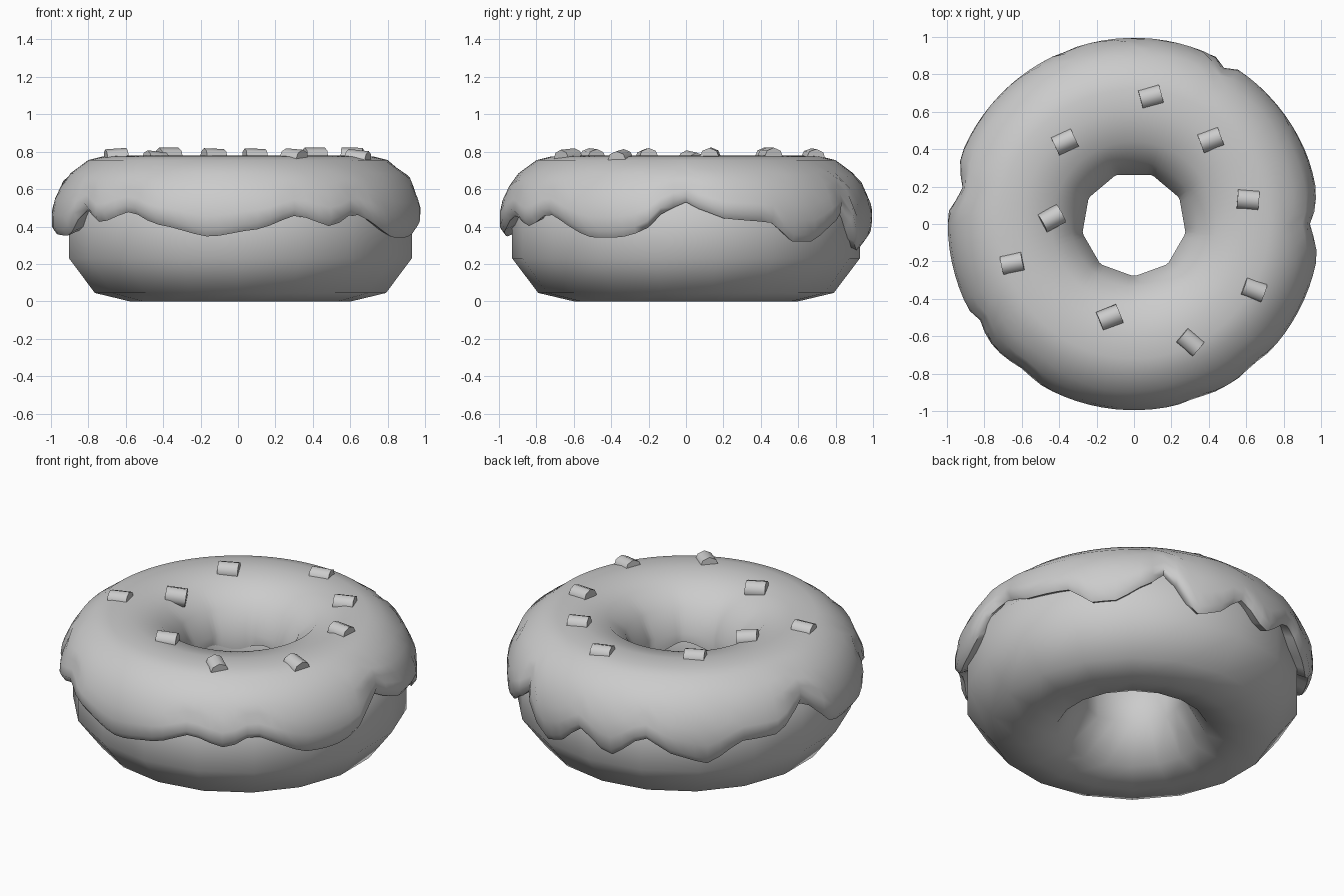
import bpy, bmesh, math
from mathutils import Matrix, Vector

if "Cube" in bpy.data.objects:
    bpy.data.objects.remove(bpy.data.objects["Cube"])


def interp(table, x):
    for (a, va), (b, vb) in zip(table, table[1:]):
        if a <= x <= b:
            t = (x - a) / (b - a)
            t = t * 0.5 + (t * t * (3 - 2 * t)) * 0.5
            return va + (vb - va) * t
    return table[-1][1] if x > table[-1][0] else table[0][1]


def nine_gon(deg):
    # radius factor that turns a circle into a nine-sided hole
    return math.cos(math.radians(20)) / math.cos(math.radians((deg - 30) % 40 - 20))


def lathe(name, n, profile, closed, start=0.0, cx=0.0):
    bm = bmesh.new()
    rings = []
    for i in range(n):
        deg = (start + 360 * i / n) % 360
        a = math.radians(deg)
        rings.append([bm.verts.new((cx + r * math.cos(a), r * math.sin(a), z))
                      for r, z in profile(deg)])
    m = len(rings[0])
    for i in range(n):
        p, q = rings[i], rings[(i + 1) % n]
        for j in range(m if closed else m - 1):
            k = (j + 1) % m
            bm.faces.new((p[j], q[j], q[k], p[k]))
    bmesh.ops.recalc_face_normals(bm, faces=bm.faces)
    return finish(name, bm, 60)


def finish(name, bm, angle):
    me = bpy.data.meshes.new(name)
    bm.to_mesh(me)
    bm.free()
    ob = bpy.data.objects.new(name, me)
    bpy.context.collection.objects.link(ob)
    bpy.ops.object.select_all(action='DESELECT')
    ob.select_set(True)
    bpy.context.view_layer.objects.active = ob
    bpy.ops.object.shade_smooth_by_angle(angle=math.radians(angle))
    return ob


# Dough ring with a faceted outline
def dough_profile(deg):
    g = nine_gon(deg)
    return [(0.60, 0.0), (0.79, 0.045), (0.93, 0.23), (0.93, 0.48), (0.79, 0.69),
            (0.60, 0.735), (0.42, 0.69), (0.295 * g, 0.50), (0.295 * g, 0.25), (0.42, 0.045)]


lathe("dough", 18, dough_profile, True, start=10, cx=0.013)

# Icing with a wavy dripping rim: (angle, rim height)
RIM = [(0, .53), (6, .48), (13, .44), (22, .43), (28, .42), (36, .32), (44, .32),
       (55, .42), (60, .50), (71, .27), (78, .30), (88, .43), (99, .31), (111, .45),
       (122, .35), (132, .30), (144, .42), (156, .42), (169, .54), (182, .36),
       (202, .35), (212, .49), (221, .42), (233, .48), (244, .41), (261, .345),
       (276, .385), (289, .46), (301, .40), (310, .47), (329, .34), (338, .34),
       (346, .37), (354, .49), (360, .53)]
OUTER = [(.25, .975), (.40, .995), (.50, .995), (.65, .935), (.755, .80)]


def icing_profile(deg):
    g = nine_gon(deg)
    rim = interp(RIM, deg)
    zi = 0.45 + 0.02 * math.sin(math.radians(deg * 5))
    pts = [(0.305 * g, zi + 0.02), (0.28 * g, zi), (0.28 * g, 0.52), (0.335, 0.65),
           (0.44, 0.745), (0.60, 0.78), (0.72, 0.775)]
    pinch = max(0, rim - 0.43) * 0.3
    for k in range(6):
        t = k / 5
        z = 0.755 + (rim + 0.035 - 0.755) * t
        pts.append((interp(OUTER, z) - pinch * t * t, z))
    r = pts[-1][0]
    return pts + [(r - 0.025, rim), (0.90, rim + 0.03)]


lathe("icing", 90, icing_profile, False)

# Sprinkles: stubby cylinders half sunk in the icing (x, y, turn)
SPRINKLES = [(.09, .68, 15), (-.37, .44, 25), (.41, .45, 20), (.61, .13, -5),
             (.64, -.35, -20), (.30, -.63, -40), (-.13, -.50, 22),
             (-.65, -.21, 12), (-.44, .03, 28)]
for i, (x, y, turn) in enumerate(SPRINKLES):
    r = math.hypot(x, y)
    d = r - 0.6
    slope = Vector((x / r * d * 0.8, y / r * d * 0.8, 1)).normalized()
    tilt = Vector((0, 0, 1)).rotation_difference(slope).to_matrix().to_4x4()
    mat = (Matrix.Translation((x, y, 0.768 - 0.8 * d * d)) @ tilt
           @ Matrix.Rotation(math.radians(turn), 4, 'Z')
           @ Matrix.Rotation(math.radians(90), 4, 'Y'))
    bm = bmesh.new()
    bmesh.ops.create_cone(bm, cap_ends=True, segments=8, radius1=0.054,
                          radius2=0.054, depth=0.115, matrix=mat)
    finish(f"sprinkle_{i + 1}", bm, 50)
